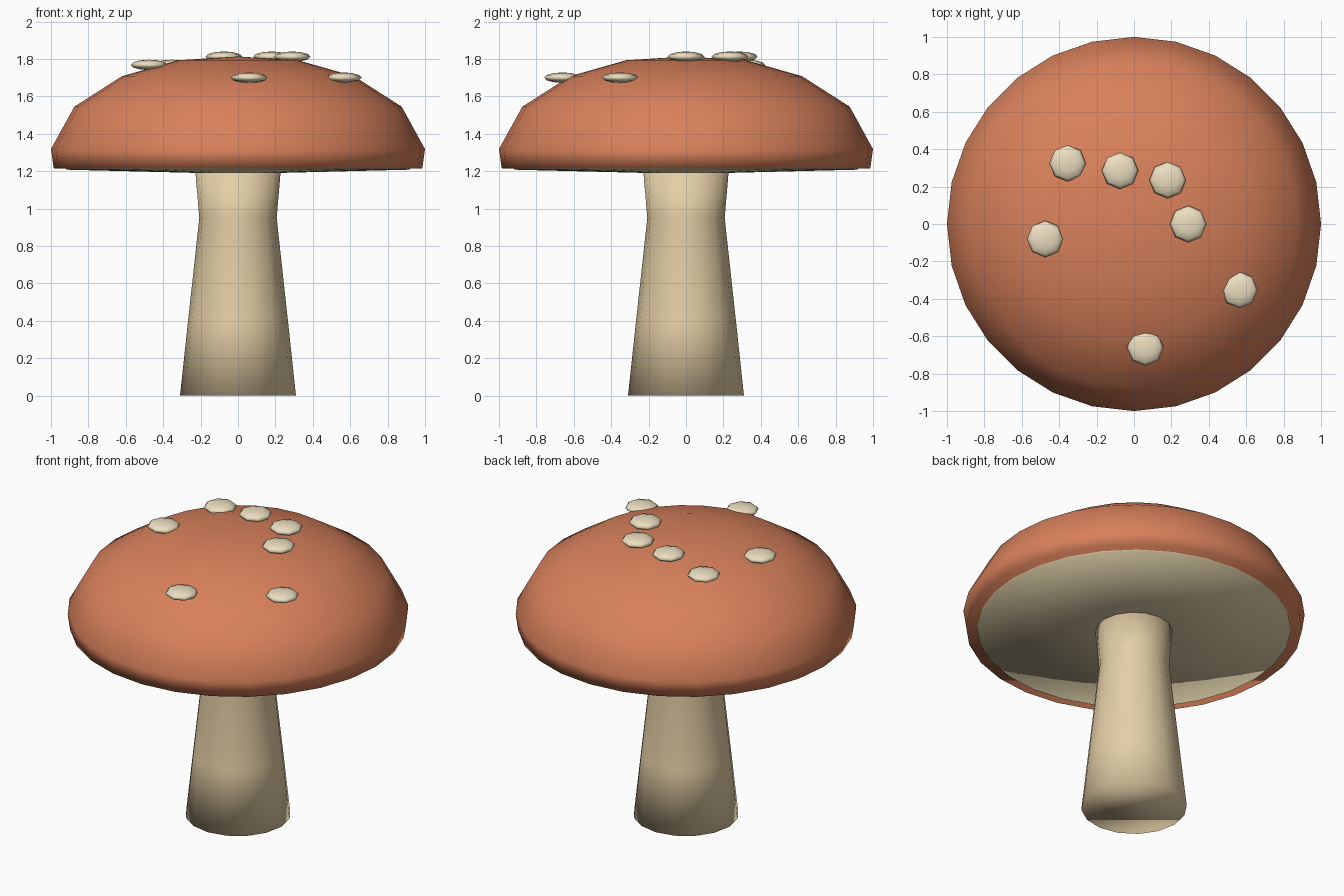
import bpy, bmesh
from math import cos, sin, tau

if "Cube" in bpy.data.objects:
    bpy.data.objects.remove(bpy.data.objects["Cube"])


def material(name, rgb):
    m = bpy.data.materials.new(name)
    m.diffuse_color = (*rgb, 1)
    m.use_nodes = True
    m.node_tree.nodes["Principled BSDF"].inputs["Base Color"].default_value = m.diffuse_color
    return m


def finish(name, bm, mat):
    bmesh.ops.recalc_face_normals(bm, faces=bm.faces[:])
    for f in bm.faces:
        f.smooth = True
    me = bpy.data.meshes.new(name)
    bm.to_mesh(me)
    bm.free()
    me.materials.append(mat)
    ob = bpy.data.objects.new(name, me)
    bpy.context.collection.objects.link(ob)
    return ob


def lathe(name, profile, sides, mat):
    """Revolve (radius, z) points about z; open ends are closed with flat faces."""
    bm = bmesh.new()
    rings = []
    for r, z in profile:
        if r == 0:
            rings.append([bm.verts.new((0, 0, z))] * sides)
        else:
            rings.append([bm.verts.new((r * cos(tau * i / sides), r * sin(tau * i / sides), z))
                          for i in range(sides)])
    for a, b in zip(rings, rings[1:]):
        for i in range(sides):
            j = (i + 1) % sides
            bm.faces.new(list(dict.fromkeys((a[i], a[j], b[j], b[i]))))
    for (r, z), ring in ((profile[0], rings[0]), (profile[-1], rings[-1])):
        if r > 0:
            bm.faces.new(ring)
    return finish(name, bm, mat)


orange = material("cap_orange", (0.69, 0.22, 0.105))
beige = material("stem_beige", (0.77, 0.62, 0.38))
gill = material("gill_beige", (0.70, 0.60, 0.38))
cream = material("spot_cream", (0.84, 0.74, 0.53))

# Stem, cap and underside
lathe("stem", [(0.31, 0), (0.267, 0.4), (0.207, 0.95), (0.228, 1.2)], 16, beige)
lathe("cap", [(0.985, 1.215), (1.0, 1.318), (0.875, 1.545), (0.62, 1.708),
              (0.32, 1.793), (0, 1.813)], 28, orange)
lathe("gills", [(0.2, 1.19), (0.92, 1.208), (0.92, 1.23)], 28, gill)

# Flattened spots on the cap
spots = [(0.29, 0, 1.812), (0.18, 0.235, 1.812), (-0.075, 0.285, 1.812),
         (-0.355, 0.325, 1.768), (-0.475, -0.08, 1.768),
         (0.06, -0.66, 1.70), (0.563, -0.352, 1.70)]
for n, pos in enumerate(spots, 1):
    bm = bmesh.new()
    bmesh.ops.create_uvsphere(bm, u_segments=8, v_segments=6, radius=1)
    bmesh.ops.scale(bm, vec=(0.098, 0.098, 0.028), verts=bm.verts[:])
    finish(f"spot_{n}", bm, cream).location = pos
